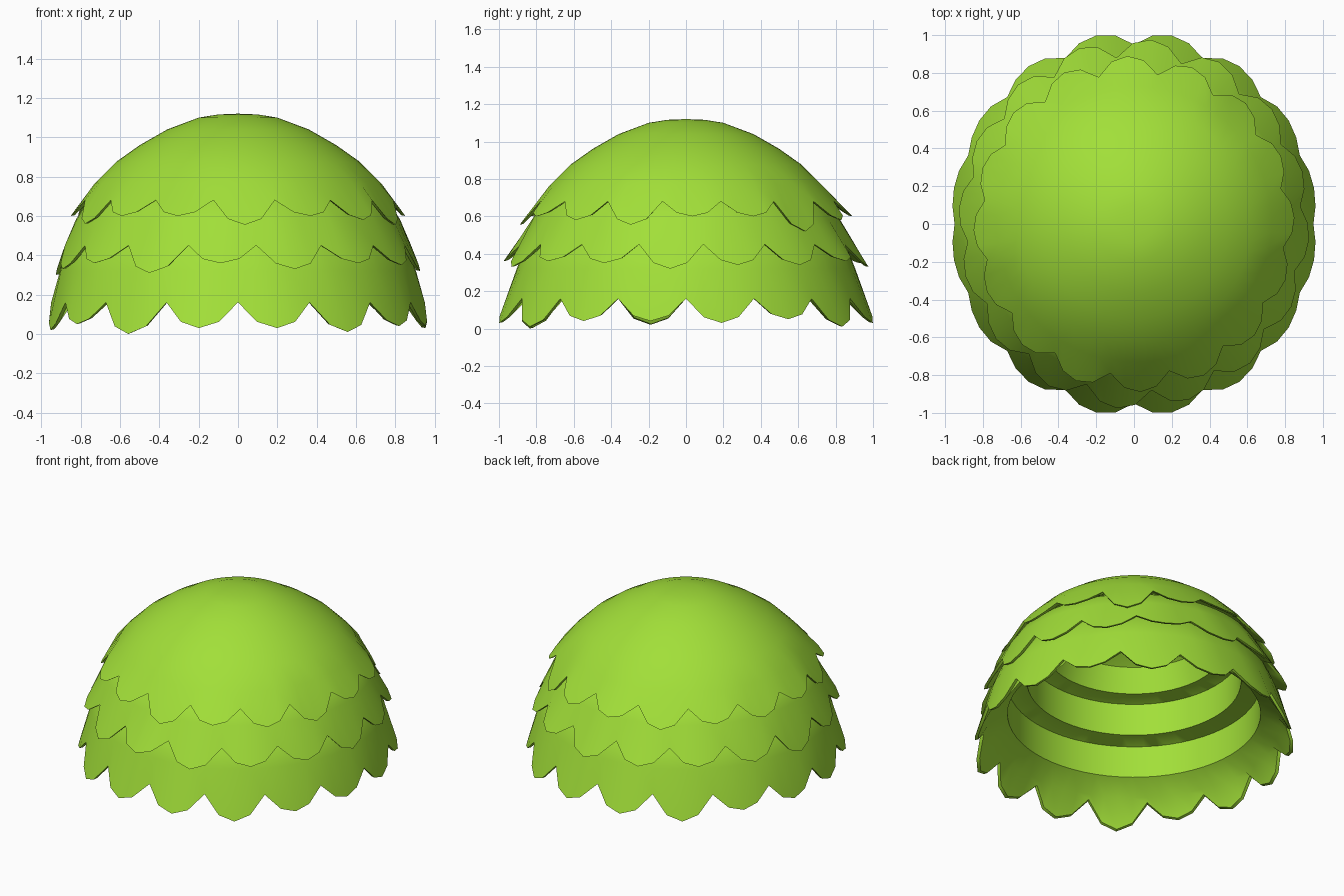
import bpy, bmesh
from math import sin, cos, pi, radians

if "Cube" in bpy.data.objects:
    bpy.data.objects.remove(bpy.data.objects["Cube"])

LOBES = 16
LOBE_SHAPE = [0, 0.76, 1, 0.76]      # how far the hem hangs across one lobe

leaf = bpy.data.materials.new("leaf_green")
leaf.use_nodes = True
leaf.diffuse_color = (0.36, 0.74, 0.04, 1)
leaf.node_tree.nodes["Principled BSDF"].inputs["Base Color"].default_value = (0.36, 0.74, 0.04, 1)


def canopy_tier(name, turn, notch, flare, side_flare, tips, outer, inner):
    """Closed ring or dome: outer profile down to a lobed hem, then back up inside."""
    bm = bmesh.new()
    columns = []
    poles = {}
    notch_r, notch_z = notch
    for lobe in range(LOBES):
        for step, hang in enumerate(LOBE_SHAPE):
            a = radians(turn) + 2 * pi * (lobe + step / len(LOBE_SHAPE)) / LOBES
            r = notch_r + hang * (flare + side_flare * sin(a) ** 2)
            z = notch_z + hang * (tips[lobe] - notch_z)
            hem = [(r, z), (r - 0.02, z + 0.004), (notch_r - 0.055, notch_z + 0.02)]
            column = []
            for i, (pr, pz) in enumerate(outer + hem + inner):
                if pr == 0:
                    if i not in poles:
                        poles[i] = bm.verts.new((0, 0, pz))
                    column.append(poles[i])
                else:
                    column.append(bm.verts.new((pr * cos(a), pr * sin(a), pz)))
            columns.append(column)

    # Skin neighbouring columns; rings are closed along the inner wall
    is_ring = not poles
    count = len(columns[0])
    for n, left in enumerate(columns):
        right = columns[(n + 1) % len(columns)]
        for i in range(count if is_ring else count - 1):
            j = (i + 1) % count
            quad = [left[i], left[j], right[j], right[i]]
            bm.faces.new(list(dict.fromkeys(quad)))
    bmesh.ops.recalc_face_normals(bm, faces=bm.faces[:])

    mesh = bpy.data.meshes.new(name)
    bm.to_mesh(mesh)
    bm.free()
    mesh.materials.append(leaf)
    obj = bpy.data.objects.new(name, mesh)
    bpy.context.collection.objects.link(obj)
    bpy.ops.object.select_all(action='DESELECT')
    obj.select_set(True)
    bpy.context.view_layer.objects.active = obj
    bpy.ops.object.shade_smooth_by_angle(angle=radians(38))


# Bottom skirt
canopy_tier("lower_leaf_skirt", 0, (0.95, 0.16), 0.02, 0.05,
            [.03, .05, .01, .03, .03, .01, .05, .03, .02, .05, 0, .03, .03, .01, .04, .04],
            [(0.78, 0.52), (0.85, 0.46), (0.905, 0.32)],
            [(0.78, 0.26)])

# Middle skirt
canopy_tier("middle_leaf_skirt", 6, (0.885, 0.45), 0.045, 0.05,
            [.34, .34, .36, .33, .35, .36, .34, .30, .33, .36, .31, .36, .33, .36, .35, .32],
            [(0.66, 0.74), (0.77, 0.67), (0.825, 0.58)],
            [(0.66, 0.49)])

# Top dome with a hollow underside
canopy_tier("leaf_dome", 13.5, (0.80, 0.68), 0.05, 0.04,
            [.60, .52, .58, .60, .57, .60, .58, .60, .56, .60, .60, .555, .60, .58, .555, .60],
            [(0, 1.12), (0.1, 1.116), (0.2, 1.1), (0.36, 1.04), (0.5, 0.96),
             (0.62, 0.875), (0.73, 0.765)],
            [(0.55, 0.72), (0.5, 0.88), (0.32, 1.0), (0, 1.06)])
